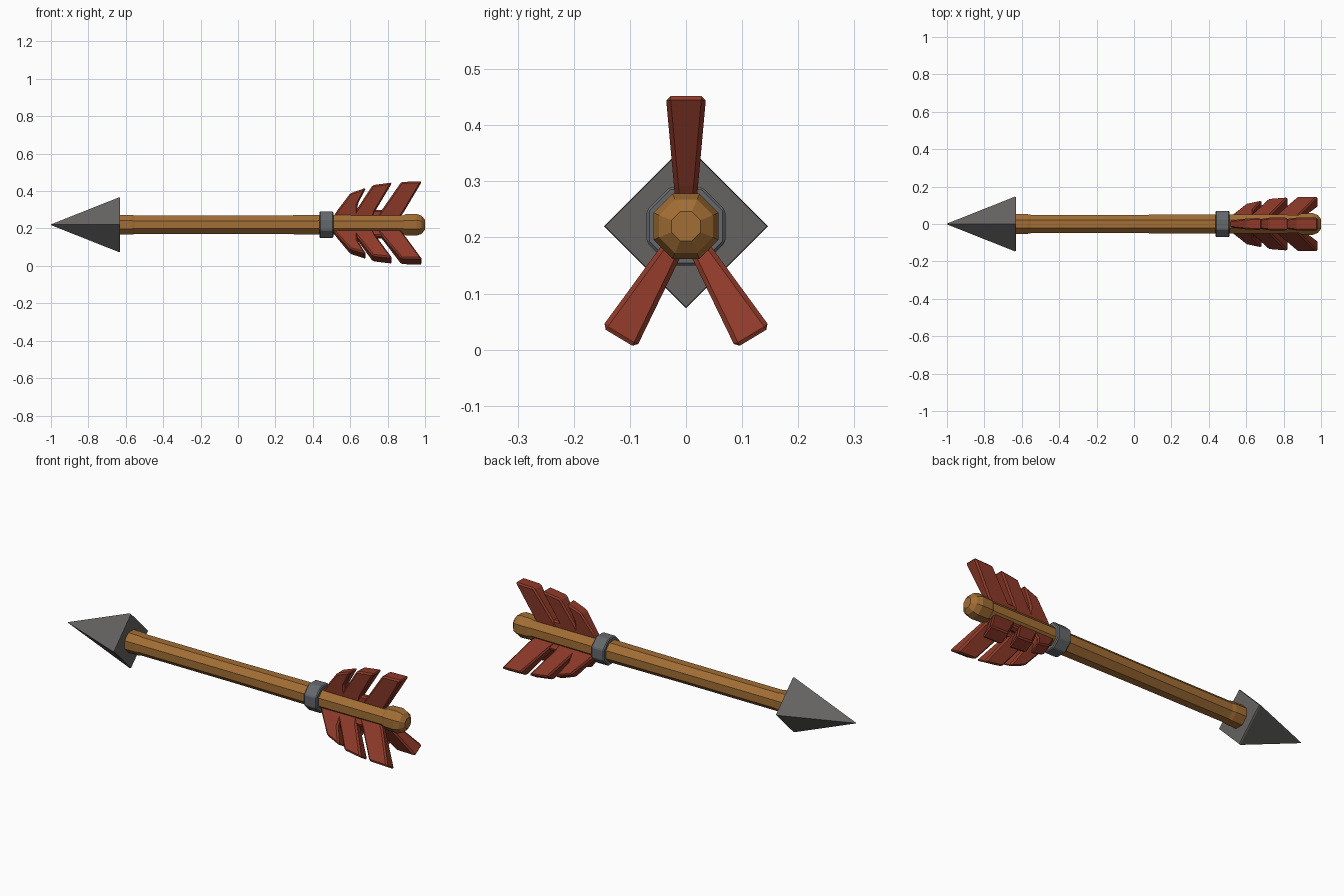
import bpy, bmesh, math
from mathutils import Matrix, Vector

if "Cube" in bpy.data.objects:
    bpy.data.objects.remove(bpy.data.objects["Cube"])

AXIS_Z = 0.22


def material(name, rgb):
    m = bpy.data.materials.new(name)
    m.diffuse_color = (*rgb, 1)
    m.use_nodes = True
    m.node_tree.nodes["Principled BSDF"].inputs["Base Color"].default_value = m.diffuse_color
    return m


WOOD = material("warm wood", (0.36, 0.155, 0.035))
STEEL = material("dark steel", (0.13, 0.125, 0.122))
BAND = material("blue grey band", (0.13, 0.14, 0.15))
RED = material("feather red", (0.27, 0.042, 0.022))


def finish(name, bm, mat, bevel=0.0):
    if bevel:
        bmesh.ops.bevel(bm, geom=list(bm.edges), offset=bevel, segments=1,
                        affect='EDGES', clamp_overlap=True)
    bmesh.ops.recalc_face_normals(bm, faces=bm.faces)
    me = bpy.data.meshes.new(name)
    bm.to_mesh(me)
    bm.free()
    me.materials.append(mat)
    ob = bpy.data.objects.new(name, me)
    ob.location.z = AXIS_Z
    bpy.context.collection.objects.link(ob)
    return ob


def lathe(name, stations, sides, turn, mat, bevel=0.0):
    """Flat-sided rings (x, radius) along the x axis, capped at both ends."""
    bm = bmesh.new()
    rings = []
    for x, r in stations:
        angles = [turn + math.tau * i / sides for i in range(sides)]
        rings.append([bm.verts.new((x, r * math.cos(a), r * math.sin(a))) for a in angles])
    for a, b in zip(rings, rings[1:]):
        for i in range(sides):
            j = (i + 1) % sides
            bm.faces.new((a[i], a[j], b[j], b[i]))
    bm.faces.new(rings[0])
    bm.faces.new(rings[-1])
    return finish(name, bm, mat, bevel)


# Wooden shaft with slightly uneven width, and rounded nock at the tail
lathe("shaft", [(-0.66, 0.058), (-0.57, 0.057), (-0.55, 0.053), (0.0, 0.053),
                (0.45, 0.056), (0.9, 0.053)], 8, math.pi / 8, WOOD)
lathe("nock", [(0.875, 0.05), (0.895, 0.061), (0.955, 0.063), (0.982, 0.052), (1.0, 0.028)],
      8, math.pi / 8, WOOD)

# Four-sided arrowhead
lathe("arrowhead", [(-1.0, 0.002), (-0.637, 0.146), (-0.63, 0.144)], 4, 0, STEEL)

# Metal band in front of the feathers
lathe("band", [(0.435, 0.076), (0.51, 0.076)], 8, math.pi / 8, BAND, 0.005)

# Feather barbs as (x, distance from axis) outlines
BARBS = [
    [(0.50, 0.03), (0.53, 0.075), (0.60, 0.168), (0.685, 0.198), (0.64, 0.11), (0.64, 0.03)],
    [(0.60, 0.03), (0.65, 0.105), (0.72, 0.212), (0.825, 0.226), (0.735, 0.075), (0.72, 0.03)],
    [(0.73, 0.03), (0.77, 0.08), (0.873, 0.229), (0.984, 0.232), (0.885, 0.065), (0.86, 0.03)],
]


def half_thickness(r):
    return 0.015 + 0.09 * r


def feather(name, angle):
    bm = bmesh.new()
    for outline in BARBS:
        left = [bm.verts.new((x, -half_thickness(r), r)) for x, r in outline]
        right = [bm.verts.new((x, half_thickness(r), r)) for x, r in outline]
        bm.faces.new(left)
        bm.faces.new(right[::-1])
        for i in range(len(outline)):
            j = (i + 1) % len(outline)
            bm.faces.new((left[i], right[i], right[j], left[j]))
    # thin web joining the barbs near the shaft
    web = bmesh.ops.create_cube(bm, size=1)["verts"]
    for v in web:
        v.co = Vector((0.70 + v.co.x * 0.28, v.co.y * 0.034, 0.055 + v.co.z * 0.05))
    bmesh.ops.transform(bm, matrix=Matrix.Rotation(angle, 4, 'X'), verts=bm.verts)
    finish(name, bm, RED, 0.008)


for n, label in enumerate(("top", "front", "back")):
    feather(label + "_feather", math.radians((0, 149, -149)[n]))
